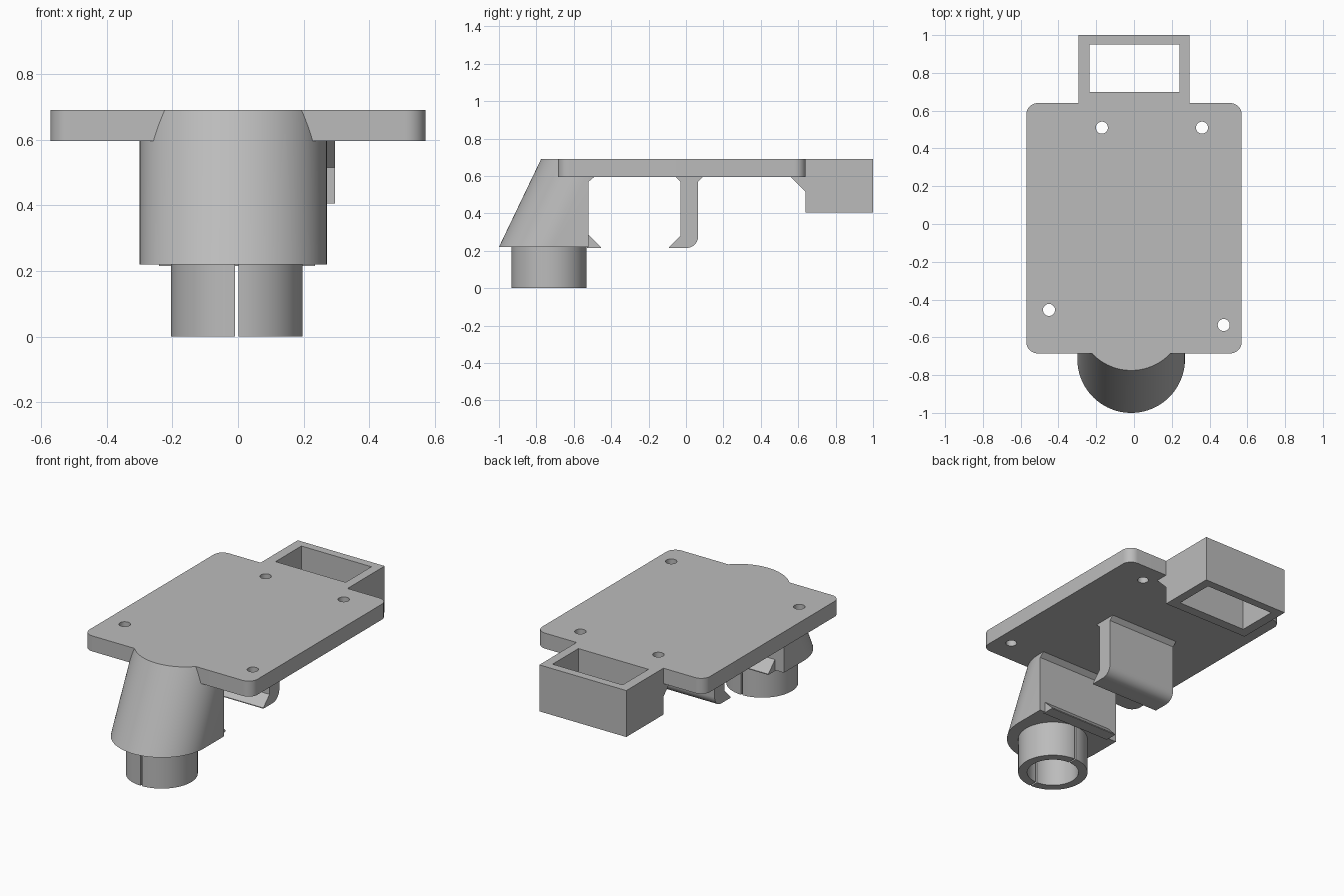
import bpy, bmesh, math
from mathutils import Vector

cube = bpy.data.objects.get("Cube")
if cube:
    bpy.data.objects.remove(cube)

grey = bpy.data.materials.new("plain_grey")
grey.use_nodes = True
GREY = (0.5, 0.5, 0.5, 1)
grey.diffuse_color = GREY
grey.node_tree.nodes["Principled BSDF"].inputs["Base Color"].default_value = GREY


def arc(cx, cy, r, a0, a1, n):
    """Points along an arc, angles in degrees."""
    angles = [math.radians(a0 + (a1 - a0) * i / n) for i in range(n + 1)]
    return [(cx + r * math.cos(a), cy + r * math.sin(a)) for a in angles]


def rect(x0, x1, y0, y1):
    return [(x0, y0), (x1, y0), (x1, y1), (x0, y1)]


def prism(name, pts, lo, hi, axis="z", shift=(0, 0, 0), clip_y=None):
    """Extrude a flat outline along z, or a side (y, z) outline along x."""
    bm = bmesh.new()
    place = (lambda p: (p[0], p[1], lo)) if axis == "z" else (lambda p: (lo, p[0], p[1]))
    face = bm.faces.new([bm.verts.new(place(p)) for p in pts])
    step = Vector((0, 0, hi - lo)) if axis == "z" else Vector((hi - lo, 0, 0))
    ext = bmesh.ops.extrude_face_region(bm, geom=[face])
    verts = [g for g in ext["geom"] if isinstance(g, bmesh.types.BMVert)]
    bmesh.ops.translate(bm, verts=verts, vec=step + Vector(shift))
    if clip_y is not None:
        geom = bm.verts[:] + bm.edges[:] + bm.faces[:]
        bmesh.ops.bisect_plane(bm, geom=geom, plane_co=(0, clip_y, 0),
                               plane_no=(0, 1, 0), clear_outer=True)
        bmesh.ops.holes_fill(bm, edges=[e for e in bm.edges if e.is_boundary])
    bmesh.ops.recalc_face_normals(bm, faces=bm.faces[:])
    mesh = bpy.data.meshes.new(name)
    bm.to_mesh(mesh)
    bm.free()
    mesh.materials.append(grey)
    ob = bpy.data.objects.new(name, mesh)
    bpy.context.collection.objects.link(ob)
    return ob


def cut(ob, *cutters):
    """Subtract the cutters and remove them."""
    bpy.context.view_layer.objects.active = ob
    for c in cutters:
        mod = ob.modifiers.new("cut", "BOOLEAN")
        mod.operation, mod.solver, mod.object = "DIFFERENCE", "EXACT", c
        bpy.ops.object.modifier_apply(modifier=mod.name)
        bpy.data.objects.remove(c)


parts = []
TOP, UNDER, BASE = 0.69, 0.595, 0.22

# Mounting plate with rounded corners and four screw holes
corner = 0.06
outline = []
for i, (cx, cy) in enumerate([(0.51, 0.58), (-0.51, 0.58), (-0.51, -0.625), (0.51, -0.625)]):
    outline += arc(cx, cy, corner, 90 * i, 90 * i + 90, 10)
plate = prism("mounting_plate", outline, UNDER, TOP)
holes = [(-0.17, 0.51), (0.36, 0.51), (-0.45, -0.455), (0.475, -0.535)]
cut(plate, *[prism("hole_cutter", arc(x, y, 0.032, 0, 345, 23), 0.5, 0.8) for x, y in holes])
parts.append(plate)

# Open rectangular loop at the back, with a sloped brace under the plate
loop = prism("rear_loop", rect(-0.295, 0.295, 0.64, 1.0), 0.405, TOP)
cut(loop, prism("loop_cutter", rect(-0.235, 0.24, 0.70, 0.95), 0.3, 0.8))
parts.append(loop)
parts.append(prism("rear_loop_brace", [(0.56, UNDER), (0.64, 0.515), (0.64, UNDER)],
                   -0.295, 0.295, "x"))

# Leaning socket body: sheared round front, flat back
socket = arc(-0.015, -0.715, 0.285, 180, 360, 48) + [(0.27, -0.2), (-0.30, -0.2)]
parts.append(prism("socket_body", socket, BASE, TOP, shift=(0, 0.225, 0), clip_y=-0.52))

# Hook and top fillet on the flat back of the socket
parts.append(prism("socket_hook", [(-0.53, 0.285), (-0.52, 0.285), (-0.455, 0.22),
                                   (-0.455, 0.215), (-0.53, 0.215)], -0.24, 0.235, "x"))
parts.append(prism("socket_fillet", [(-0.52, 0.57), (-0.49, UNDER), (-0.52, UNDER)],
                   -0.30, 0.27, "x"))

# Split tube under the socket
tube = prism("split_tube", arc(-0.004, -0.733, 0.2, 0, 355, 71), 0, BASE)
cut(tube, prism("bore_cutter", arc(-0.004, -0.733, 0.148, 0, 355, 71), -0.1, 0.3),
    prism("slit_cutter", rect(-0.009, 0.001, -1.0, -0.4), -0.1, 0.3))
parts.append(tube)

# Snap clip hanging from the middle of the plate
clip = [(-0.055, UNDER), (-0.03, 0.57), (-0.03, 0.28), (-0.09, 0.22), (-0.09, 0.215)]
clip += arc(0.003, 0.277, 0.062, -90, 0, 10) + [(0.065, 0.57), (0.09, UNDER)]
parts.append(prism("snap_clip", clip, -0.24, 0.235, "x"))

# Smooth the curved walls, keep the edges crisp
bpy.ops.object.select_all(action="DESELECT")
for ob in parts:
    ob.select_set(True)
bpy.context.view_layer.objects.active = plate
bpy.ops.object.shade_smooth_by_angle(angle=math.radians(30))
